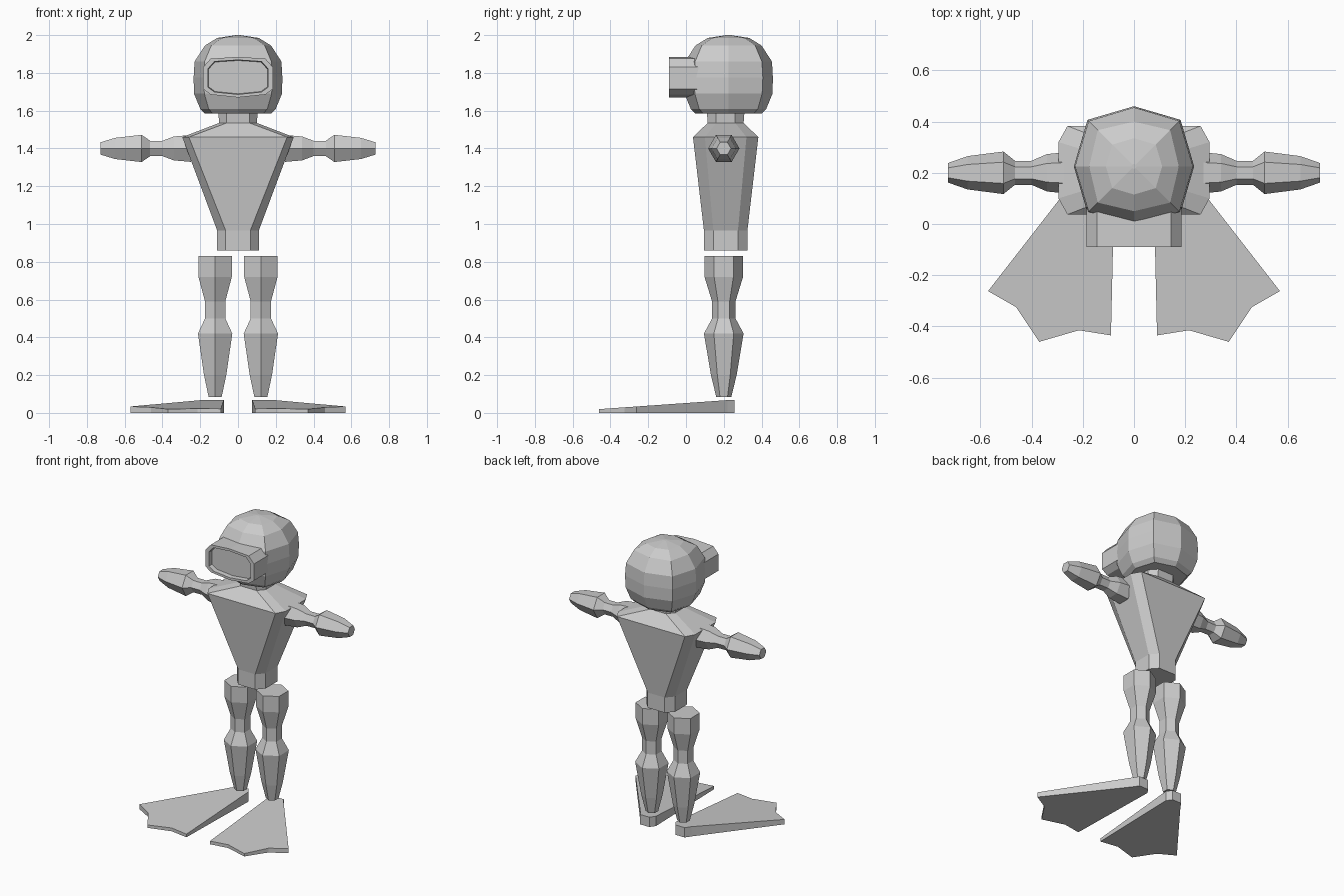
import bpy
from math import sin, cos, pi

if "Cube" in bpy.data.objects:
    bpy.data.objects.remove(bpy.data.objects["Cube"])


def make(name, verts, faces, mirror=False):
    me = bpy.data.meshes.new(name)
    me.from_pydata(verts, [], faces)
    ob = bpy.data.objects.new(name, me)
    bpy.context.collection.objects.link(ob)
    bpy.context.view_layer.objects.active = ob
    ob.select_set(True)
    if mirror:
        ob.modifiers.new("mirror", 'MIRROR').use_mirror_merge = False
    # consistent outward normals
    bpy.ops.object.mode_set(mode='EDIT')
    bpy.ops.mesh.select_all(action='SELECT')
    bpy.ops.mesh.normals_make_consistent(inside=False)
    bpy.ops.object.mode_set(mode='OBJECT')
    ob.select_set(False)
    return ob


def loft(name, rings, mirror=False):
    """Skin a stack of equal-sized rings and cap both ends."""
    n, m = len(rings[0]), len(rings)
    verts = [p for r in rings for p in r]
    faces = [(k * n + i, k * n + (i + 1) % n, (k + 1) * n + (i + 1) % n, (k + 1) * n + i)
             for k in range(m - 1) for i in range(n)]
    faces += [tuple(range(n))[::-1], tuple(range((m - 1) * n, m * n))]
    return make(name, verts, faces, mirror)


# head: eight-sided, slightly squared ball
def head_ring(z, a, b):
    return [((b if i % 2 else a) * cos(i * pi / 4),
             0.225 + (b if i % 2 else a) * sin(i * pi / 4), z) for i in range(8)]


loft("head", [head_ring(*r) for r in (
    (1.585, 0.175, 0.19), (1.61, 0.20, 0.22), (1.69, 0.233, 0.252), (1.775, 0.235, 0.257),
    (1.86, 0.23, 0.25), (1.945, 0.175, 0.20), (1.985, 0.11, 0.12), (2.0, 0.01, 0.01))])

# diving mask: thin rim with a recessed lens
half = [(0, 1.885), (0.145, 1.875), (0.185, 1.83), (0.185, 1.715), (0.145, 1.685), (0, 1.67)]
outline = half + [(-x, z) for x, z in half[-2:0:-1]]


def mask_ring(y, sx=1, sz=1):
    return [(x * sx, y, 1.777 + (z - 1.777) * sz) for x, z in outline]


loft("diving_mask", [mask_ring(0.12), mask_ring(-0.09),
                     mask_ring(-0.09, 0.86, 0.85), mask_ring(-0.06, 0.84, 0.82)])


# torso and neck: chamfered rectangular sections
def body_ring(z, fx, hx, sy, hy):
    q = [(fx, -hy), (hx, -sy), (hx, sy), (fx, hy)]
    return [(x, 0.21 + y, z) for x, y in q + [(-x, y) for x, y in q[::-1]]]


loft("torso", [body_ring(*r) for r in (
    (0.86, 0.065, 0.11, 0.065, 0.115), (0.965, 0.065, 0.11, 0.065, 0.115),
    (1.46, 0.26, 0.295, 0.11, 0.173), (1.535, 0.06, 0.10, 0.05, 0.095),
    (1.60, 0.06, 0.105, 0.05, 0.10))])


# limbs: hexagonal sections with corners along y
def hexagon(r):
    return [(r * sin(i * pi / 3), r * cos(i * pi / 3)) for i in range(6)]


arm = [(0.25, 0.082), (0.34, 0.073), (0.40, 0.047), (0.465, 0.047),
       (0.51, 0.083), (0.65, 0.065), (0.727, 0.038)]
loft("arms", [[(x, 0.2 + c, 1.4 + s) for s, c in hexagon(r)] for x, r in arm], True)

leg = [(0.085, 0.04), (0.20, 0.068), (0.42, 0.105), (0.50, 0.062),
       (0.59, 0.062), (0.72, 0.102), (0.83, 0.102)]
loft("legs", [[(0.121 + s, 0.2 + c, z) for s, c in hexagon(r)] for z, r in leg], True)

# swim fins: flat wedge, thick at the heel and scalloped at the tip
fin = [(0.075, 0.22), (0.09, -0.435), (0.215, -0.415), (0.37, -0.46), (0.46, -0.325),
       (0.57, -0.262), (0.195, 0.22), (0.17, 0.257), (0.10, 0.257)]
loft("swim_fins", [[(x, y, 0.0) for x, y in fin],
                   [(x, y, min(0.068, 0.02 + 0.07 * (y + 0.46))) for x, y in fin]], True)
